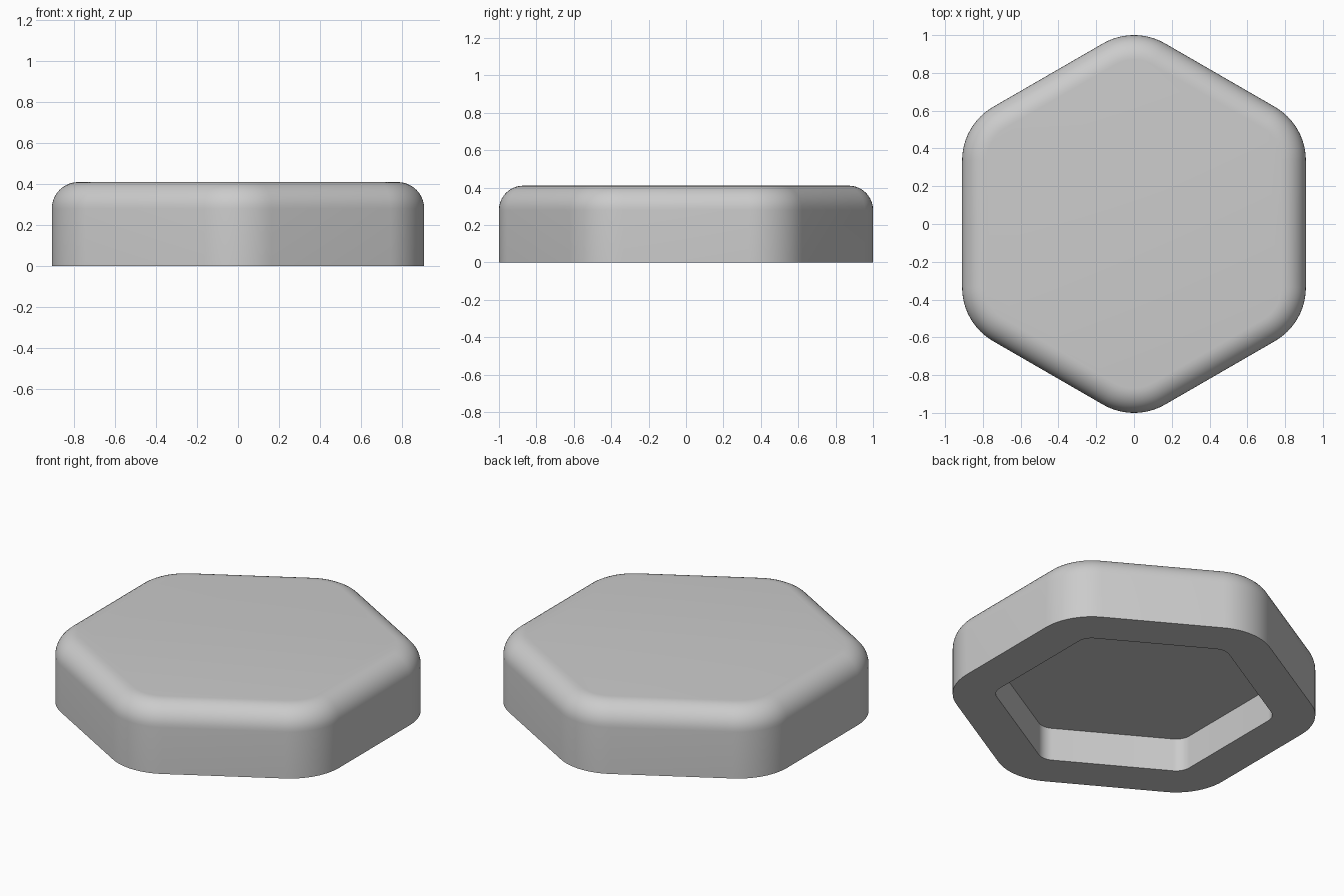
import bpy, bmesh
from math import sin, cos, tan, pi, radians
from mathutils import Vector

cube = bpy.data.objects.get("Cube")
if cube:
    bpy.data.objects.remove(cube)

APOTHEM, CORNER, HEIGHT, FILLET = 0.91, 0.328, 0.41, 0.13
WALL, DEPTH = 0.235, 0.2
ARC, STEPS = 12, 10

mat = bpy.data.materials.new("light_grey")
mat.use_nodes = True
grey = (0.6, 0.6, 0.6, 1)
mat.diffuse_color = grey
mat.node_tree.nodes["Principled BSDF"].inputs["Base Color"].default_value = grey


def hex_ring(bm, inset, z):
    """Rounded hexagon, offset inwards, with a corner pointing along y."""
    centre = (APOTHEM - CORNER) / cos(pi / 6)
    radius = CORNER - inset
    verts = []
    for side in range(6):
        mid = pi / 2 + side * pi / 3
        for i in range(ARC + 1):
            a = mid - pi / 6 + pi / 3 * i / ARC
            verts.append(bm.verts.new((centre * cos(mid) + radius * cos(a),
                                       centre * sin(mid) + radius * sin(a), z)))
    return verts


bm = bmesh.new()
# Pocket ceiling, pocket rim, outer foot, then the rounded top edge
sections = [(WALL, DEPTH), (WALL, 0), (0, 0)]
for i in range(STEPS + 1):
    a = pi / 2 * i / STEPS
    sections.append((FILLET * (1 - cos(a)), HEIGHT - FILLET * (1 - sin(a))))
rings = [hex_ring(bm, *s) for s in sections]
for low, high in zip(rings, rings[1:]):
    for i in range(len(low)):
        j = (i + 1) % len(low)
        bm.faces.new((low[i], low[j], high[j], high[i]))
bm.faces.new(rings[0])
bm.faces.new(rings[-1])
bmesh.ops.recalc_face_normals(bm, faces=bm.faces)

mesh = bpy.data.meshes.new("hexagonal_cap")
bm.to_mesh(mesh)
bm.free()
mesh.materials.append(mat)
cap = bpy.data.objects.new("hexagonal_cap", mesh)
bpy.context.collection.objects.link(cap)
bpy.context.view_layer.objects.active = cap
cap.select_set(True)
bpy.ops.object.shade_smooth_by_angle(angle=radians(30))
